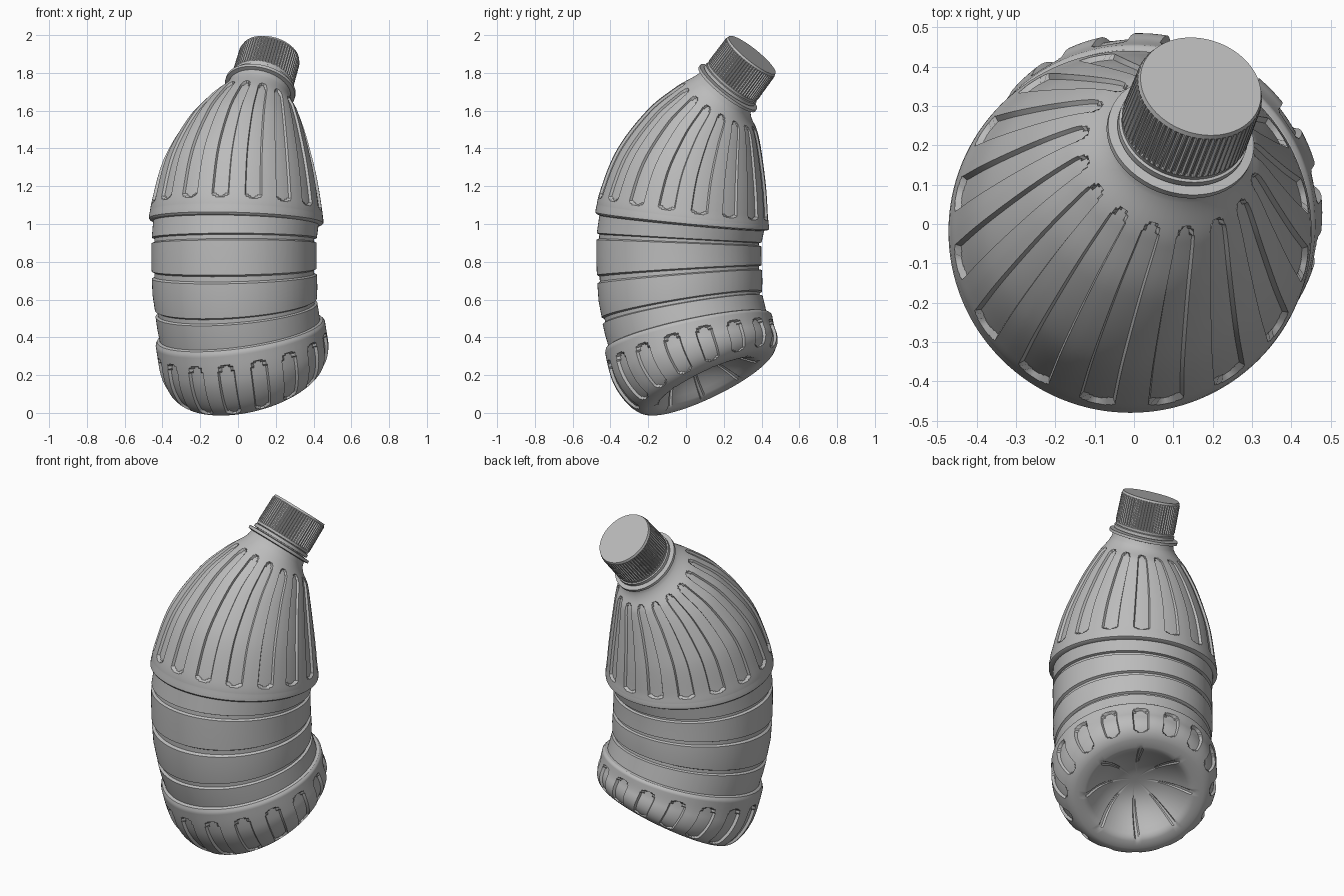
import bpy, bmesh
from math import pi, sin, cos, sqrt
from mathutils import Vector

cube = bpy.data.objects.get("Cube")
if cube:
    bpy.data.objects.remove(cube, do_unlink=True)

grey = bpy.data.materials.new("plain grey")
grey.use_nodes = True
grey.diffuse_color = (0.5, 0.5, 0.5, 1)
grey.node_tree.nodes["Principled BSDF"].inputs["Base Color"].default_value = (0.5, 0.5, 0.5, 1)

# Bent spine stations: centre x, y, z, lean in x and y, bottle radius
SPINE = [Vector(s) for s in (
    (.06, .115, .155, -.25, -.48, .33),    # foot rim
    (.03, .04, .31, -.18, -.30, .45),
    (.01, .01, .435, -.14, -.22, .455),    # top of base
    (-.01, -.02, .56, -.08, -.17, .43),
    (-.02, -.035, .74, -.02, -.07, .437),
    (-.02, -.037, .915, .0, .05, .437),
    (-.01, -.02, 1.02, .03, .10, .458),    # shoulder lip
    (-.005, -.01, 1.115, .05, .15, .448),
    (.01, .03, 1.30, .10, .25, .405),
    (.045, .10, 1.485, .16, .40, .325),
    (.08, .16, 1.60, .21, .55, .25),
    (.115, .215, 1.71, .28, .78, .165),    # neck
    (.17, .35, 1.895, .28, .80, .16))]     # cap top


def station(v):
    """Smooth interpolation along the spine."""
    i = max(0, min(int(v), len(SPINE) - 2))
    t = v - i
    a, b = SPINE[i], SPINE[i + 1]
    p = SPINE[i - 1] if i else a * 2 - b
    q = SPINE[i + 2] if i + 2 < len(SPINE) else b * 2 - a
    return a + ((b - p) * t + (p * 2 - a * 5 + b * 4 - q) * t**2
                + (a * 3 - p - b * 3 + q) * t**3) / 2


def place(v, r, angle):
    """Point at radius r and angle (0 = front) on the tilted ring at v."""
    s = station(v)
    n = Vector((s[3], s[4], 1)).normalized()
    ax = (Vector((1, 0, 0)) - n * n.x).normalized()
    ay = n.cross(ax)
    return Vector(s[:3]) + (ax * sin(angle) - ay * cos(angle)) * r


def sweep(name, rows, angles, relief=None):
    """Skin the rings in rows along the bent spine, closing both ends."""
    bm = bmesh.new()
    rings = []
    for k, (v, r) in enumerate(rows):
        rings.append([bm.verts.new(place(v, r + (relief(k, v, r, j, a) if relief else 0), a))
                      for j, a in enumerate(angles)])
    n = len(angles)
    for lo, hi in zip(rings, rings[1:]):
        for j in range(n):
            bm.faces.new((lo[j], lo[(j + 1) % n], hi[(j + 1) % n], hi[j]))
    bm.faces.new(rings[0][::-1])
    bm.faces.new(rings[-1])
    bmesh.ops.recalc_face_normals(bm, faces=bm.faces)
    mesh = bpy.data.meshes.new(name)
    bm.to_mesh(mesh)
    bm.free()
    mesh.materials.append(grey)
    ob = bpy.data.objects.new(name, mesh)
    bpy.context.collection.objects.link(ob)
    bpy.ops.object.select_all(action='DESELECT')
    ob.select_set(True)
    bpy.context.view_layer.objects.active = ob
    bpy.ops.object.shade_smooth_by_angle(angle=pi / 6)
    return ob


# Column angles: sixteen repeats, with close pairs at the slot walls
SLOTS = 16
PHASES = (0, .03, .12, .24, .275, .36, .43, .5, .57, .64, .725, .76, .88, .97)
angles = [(k + p) * 2 * pi / SLOTS for k in range(SLOTS) for p in PHASES]

# Body profile: domed underside, foot, rounded base
rows = [(.85 - .75 * (i / 12)**2.2, .02 + .25 * i / 12) for i in range(13)]
UNDER = len(rows)
rows += [(.03, .285), (0, .305), (0, .335)]
rows += [(1 - cos(t), .335 + .118 * sin(t)**.9) for t in [i / 24 * pi / 2 for i in range(2, 25)]]
rows += [(1 + .05 * i, .453) for i in range(1, 18)]
rows += [(1.92, .45), (2.0, .443), (2.04, .428)]
# Waist with three hoop grooves
for g in (3, 4, 5):
    r = station(g)[5]
    rows += [(g - .5, r), (g - .11, r), (g - .07, r - .014), (g + .05, r - .014), (g + .09, r)]
# Shoulder dome running up to the neck flange
rows += [(5.85, .438), (5.9, .455), (5.97, .462), (6.2, .461)]
rows += [(v, station(v)[5]) for v in [6.35 + i * .06 for i in range(76)]]
rows += [(11, .168), (11.02, .19), (11.1, .19), (11.12, .15), (11.3, .15)]


def body_relief(k, v, r, j, a):
    """Slots in base and shoulder, spokes under the foot."""
    off = abs(PHASES[j % len(PHASES)] - .5)
    if k < UNDER + 2:
        spoke = (j // len(PHASES)) % 2 == 0 and off < .1
        return .012 * min(1, r / .2) if spoke else 0
    for lo, hi, depth in ((.12, 1.5, .016), (6.75, 10.35, .014)):
        round_end = .25 * (off / .25)**2
        if off < .25 and lo + round_end * .4 < v < hi - round_end:
            return -depth
    return 0


sweep("bottle_body", rows, angles, body_relief)

# Tamper band below the cap
circle = [i * 2 * pi / 96 for i in range(96)]
sweep("cap_band", [(11.14, .145), (11.14, .168), (11.22, .168), (11.24, .15)], circle)

# Screw cap with fine grip ribs
cap_angles = [i * 2 * pi / 256 for i in range(256)]
cap_rows = [(11.24, .14), (11.24, .162), (11.3, .164), (11.32, .166),
            (11.92, .164), (11.95, .161), (12, .157)]


def grip(k, v, r, j, a):
    return -.007 if 2 < k < 5 and j % 4 < 2 else 0


sweep("screw_cap", cap_rows, cap_angles, grip)
